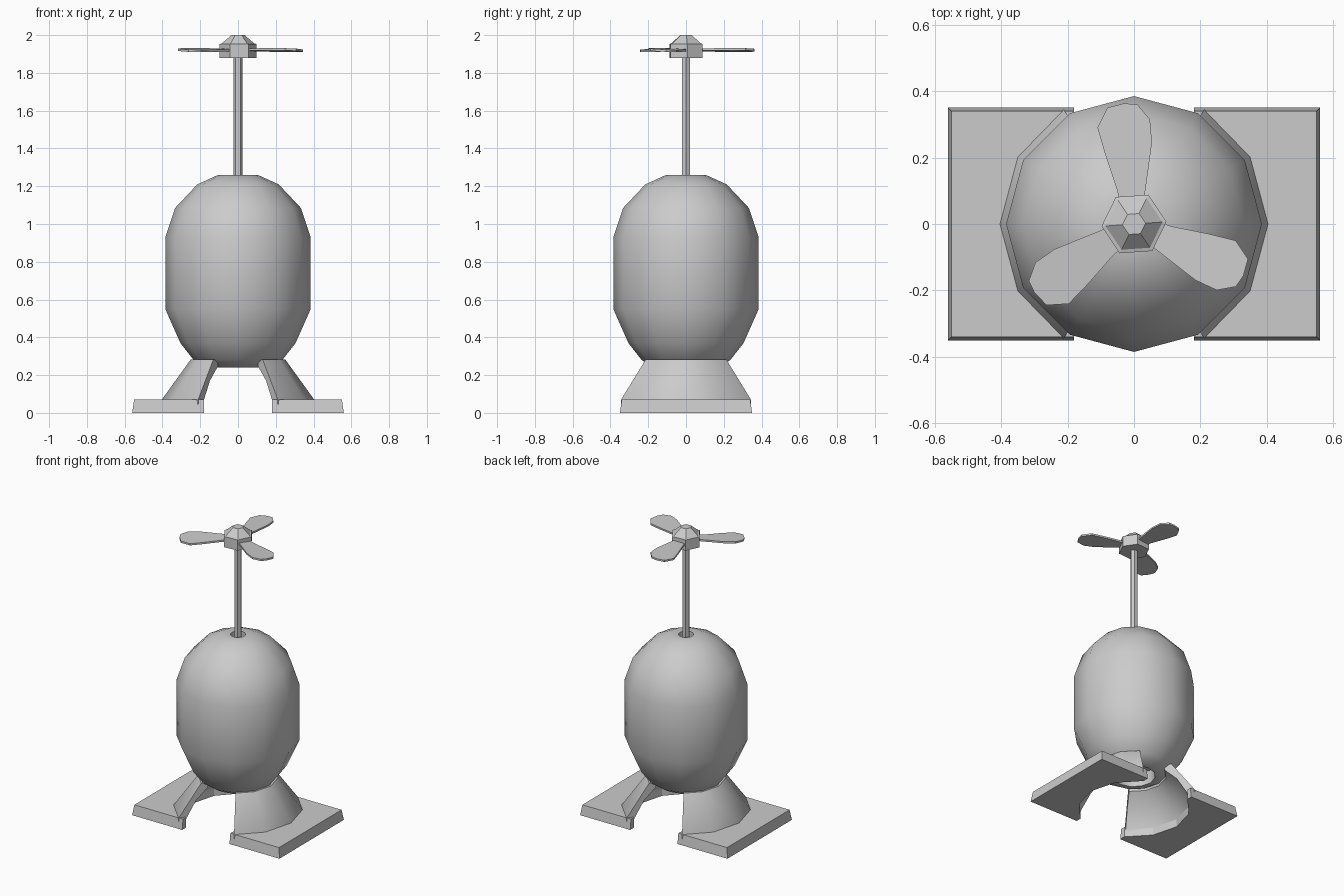
import bpy, bmesh
from math import cos, sin, pi, radians

if "Cube" in bpy.data.objects:
    bpy.data.objects.remove(bpy.data.objects["Cube"])


def make_object(name, verts, faces, smooth=None):
    mesh = bpy.data.meshes.new(name)
    bm = bmesh.new()
    vs = [bm.verts.new(v) for v in verts]
    for f in faces:
        bm.faces.new([vs[i] for i in f])
    bmesh.ops.recalc_face_normals(bm, faces=bm.faces)
    bm.to_mesh(mesh)
    bm.free()
    ob = bpy.data.objects.new(name, mesh)
    bpy.context.collection.objects.link(ob)
    if smooth:
        bpy.ops.object.select_all(action='DESELECT')
        ob.select_set(True)
        bpy.context.view_layer.objects.active = ob
        bpy.ops.object.shade_smooth_by_angle(angle=radians(smooth))
    return ob


def loft(name, rings, smooth=None):
    """Skin a list of equal closed rings and cap both ends."""
    n = len(rings[0])
    verts = [p for ring in rings for p in ring]
    faces = [(k * n + i, k * n + (i + 1) % n, (k + 1) * n + (i + 1) % n, (k + 1) * n + i)
             for k in range(len(rings) - 1) for i in range(n)]
    faces += [tuple(range(n)), tuple(range(len(verts) - n, len(verts)))]
    return make_object(name, verts, faces, smooth)


def lathe(name, profile, sides, turn=0.0, smooth=None):
    rings = [[(r * cos(turn + 2 * pi * i / sides), r * sin(turn + 2 * pi * i / sides), z)
              for i in range(sides)] for r, z in profile]
    return loft(name, rings, smooth)


# Twelve-sided body, with recesses at the bottom and around the shaft
lathe("body", [(0.13, 0.33), (0.135, 0.24), (0.17, 0.24), (0.235, 0.28), (0.305, 0.37),
               (0.385, 0.55), (0.385, 0.93), (0.333, 1.085), (0.215, 1.21),
               (0.105, 1.26), (0.048, 1.26), (0.048, 1.18)], 12, smooth=35)

# Shaft and hexagonal hub
lathe("shaft", [(0.024, 1.15), (0.024, 1.89)], 6)
lathe("propeller_hub", [(0.098, 1.88), (0.098, 1.953), (0.086, 1.956), (0.035, 2.0)],
      6, radians(4))

# Three rounded, slightly pitched blades
outline = [(-0.045, 0.07), (-0.05, 0.10), (-0.087, 0.21), (-0.11, 0.29), (-0.08, 0.35),
           (-0.03, 0.363), (0.01, 0.36), (0.048, 0.315), (0.054, 0.245), (0.034, 0.10),
           (0.03, 0.07)]
for b in range(3):
    a = -2 * pi * b / 3
    rings = [[(x * cos(a) - y * sin(a), x * sin(a) + y * cos(a), z + 0.06 * x)
              for x, y in outline] for z in (1.916, 1.928)]
    loft(f"propeller_blade_{b + 1}", rings)

# Flared curved legs on plate feet, mirrored left and right
section = [(0.405, 0.068), (0.25, 0.283), (0.20, 0.283), (0.205, 0.245), (0.285, 0.17),
           (0.35, 0.06), (0.36, 0.03), (0.405, 0.03)]
for name, s in (("left", -1), ("right", 1)):
    arc = [radians(d) for d in (-58.5, -30, 0, 30, 58.5)]
    loft(f"{name}_leg", [[(s * r * cos(a), r * sin(a), z) for r, z in section] for a in arc],
         smooth=35)
    rings = []
    for z, inset in ((0, 0), (0.07, 0.01)):
        hollow = [(0.352 * cos(a), 0.352 * sin(a)) for a in arc[1:4]]
        yy = 0.35 - inset
        plan = [(0.56 - inset, yy), (0.56 - inset, -yy), (0.18, -yy), (0.18, -0.31)]
        plan += hollow + [(0.18, 0.31), (0.18, yy)]
        rings.append([(s * x, y, z) for x, y in plan])
    loft(f"{name}_foot", rings)
